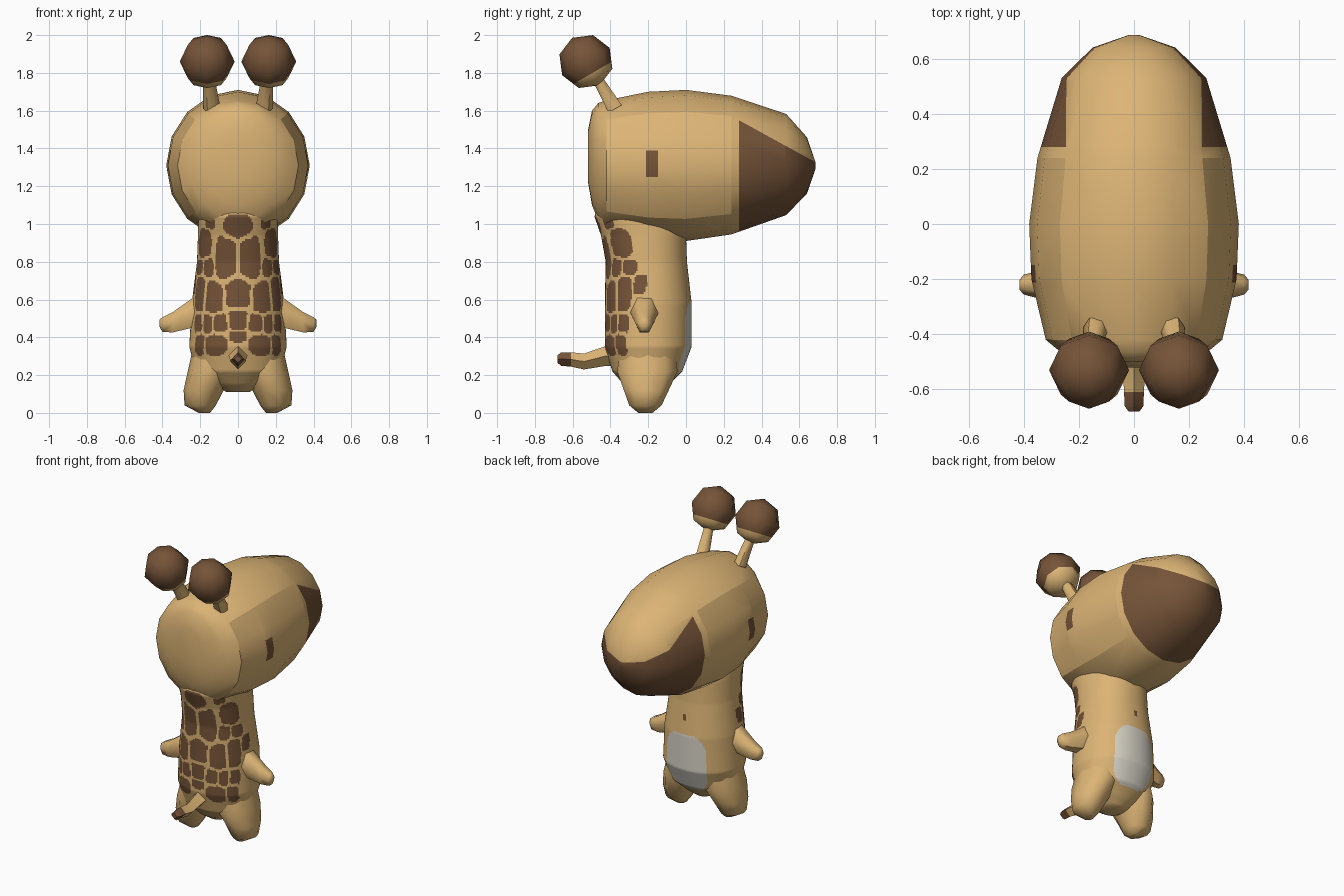
import bpy, bmesh, math
from mathutils import Vector, Matrix

if "Cube" in bpy.data.objects:
    bpy.data.objects.remove(bpy.data.objects["Cube"], do_unlink=True)

X, Y, Z = Vector((1, 0, 0)), Vector((0, 1, 0)), Vector((0, 0, 1))


def material(name, rgb):
    m = bpy.data.materials.new(name)
    m.use_nodes = True
    m.diffuse_color = (*rgb, 1)
    m.node_tree.nodes["Principled BSDF"].inputs["Base Color"].default_value = (*rgb, 1)
    return m


PALETTE = [material("tan", (0.72, 0.46, 0.18)),
           material("brown", (0.18, 0.088, 0.04)),
           material("cream_white", (0.68, 0.65, 0.57))]
TAN, BROWN, WHITE = range(3)


def loft(rings, u, v, sides, power=2.0):
    """Skin rings of (centre, u radius, v radius) and cap both ends."""
    bm = bmesh.new()
    loops = []
    for centre, ru, rv in rings:
        loop = []
        for i in range(sides):
            a = math.tau * i / sides
            c, s = math.cos(a), math.sin(a)
            cu = math.copysign(abs(c) ** (2 / power), c)
            sv = math.copysign(abs(s) ** (2 / power), s)
            loop.append(bm.verts.new(Vector(centre) + u * ru * cu + v * rv * sv))
        loops.append(loop)
    for a, b in zip(loops, loops[1:]):
        for i in range(sides):
            j = (i + 1) % sides
            bm.faces.new((a[i], a[j], b[j], b[i]))
    bm.faces.new(loops[0])
    bm.faces.new(loops[-1])
    bmesh.ops.recalc_face_normals(bm, faces=bm.faces)
    return bm


def cut(bm, point, normal, where=lambda c: True):
    """Slice only the faces whose centre passes the test."""
    faces = [f for f in bm.faces if where(f.calc_center_median())]
    edges = {e for f in faces for e in f.edges}
    verts = {w for f in faces for w in f.verts}
    bmesh.ops.bisect_plane(bm, geom=faces + list(edges) + list(verts),
                           plane_co=point, plane_no=normal)


def finish(name, bm, rule=lambda c: TAN):
    for f in bm.faces:
        f.smooth = True
        f.material_index = rule(f.calc_center_median())
    for e in bm.edges:
        if e.is_manifold and e.calc_face_angle(0) > math.radians(60):
            e.smooth = False
    mesh = bpy.data.meshes.new(name)
    bm.to_mesh(mesh)
    bm.free()
    for m in PALETTE:
        mesh.materials.append(m)
    ob = bpy.data.objects.new(name, mesh)
    bpy.context.collection.objects.link(ob)
    return ob


# Head: long rounded snout pointing to +y; rows are y, half width, mid z, half height
head_rows = [(-0.52, 0.08, 1.36, 0.13), (-0.498, 0.19, 1.35, 0.25), (-0.465, 0.265, 1.33, 0.31),
             (-0.42, 0.32, 1.31, 0.345), (-0.2, 0.372, 1.31, 0.39), (0, 0.38, 1.31, 0.4),
             (0.24, 0.35, 1.312, 0.367), (0.53, 0.262, 1.315, 0.268), (0.64, 0.15, 1.31, 0.15),
             (0.685, 0.02, 1.31, 0.02)]
head = loft([((0, y, z), w, h) for y, w, z, h in head_rows], X, Z, 16)


def in_side_panel(f):
    c = f.calc_center_median()
    return -0.42 < c.y < 0.24 and abs(c.z - 1.31) < 0.27 and abs(c.x) > 0.25


# Crisp borders around the cheek panels
for e in head.edges:
    if e.is_manifold:
        f, g = e.link_faces
        if in_side_panel(f) != in_side_panel(g):
            e.smooth = False

# Muzzle patch and eyes are cut into the head
MUZZLE_Y, SLOPE = 0.28, Vector((0, 0.55, 1))
MUZZLE_TOP = Vector((0, MUZZLE_Y, 1.55))
EYE_Y, EYE_Z = (-0.212, -0.148), (1.25, 1.39)
cut(head, MUZZLE_TOP, Y)
cut(head, MUZZLE_TOP, SLOPE, lambda c: c.y > MUZZLE_Y)
for y in EYE_Y:
    cut(head, (0, y, 0), Y, lambda c: abs(c.x) > 0.3 and abs(c.z - 1.31) < 0.16 and c.y < 0)
for z in EYE_Z:
    cut(head, (0, 0, z), Z, lambda c: abs(c.x) > 0.3 and EYE_Y[0] < c.y < EYE_Y[1])


def head_colour(c):
    if c.y > MUZZLE_Y and (c - MUZZLE_TOP).dot(SLOPE) < 0:
        return BROWN
    eye = EYE_Y[0] < c.y < EYE_Y[1] and EYE_Z[0] < c.z < EYE_Z[1] and abs(c.x) > 0.3
    return BROWN if eye else TAN


finish("head", head, head_colour)

# Body and neck: rows are z, half width, back y, front y
body_rows = [(0.11, 0.06, -0.27, -0.14), (0.15, 0.13, -0.33, -0.09), (0.22, 0.225, -0.39, -0.02),
             (0.35, 0.258, -0.43, 0.03), (0.58, 0.245, -0.43, 0.03), (0.8, 0.217, -0.425, 0.005),
             (0.94, 0.212, -0.45, 0), (1.04, 0.21, -0.485, -0.02), (1.12, 0.18, -0.46, -0.05)]


def body_row(z):
    for a, b in zip(body_rows, body_rows[1:]):
        if z <= b[0]:
            t = (z - a[0]) / (b[0] - a[0])
            return [p + (q - p) * t for p, q in zip(a, b)]
    return body_rows[-1]


rings = []
for i in range(102):
    z, w, back, front = body_row(0.11 + 0.01 * i)
    rings.append(((0, (back + front) / 2, z), w, (front - back) / 2))
body = loft(rings, X, Y, 160, 2.15)

# Coat patches: distance round from the spine, height, and two half sizes
spots = [(0, 0.985, 0.085, 0.065), (0.21, 1, 0.05, 0.028), (0.275, 0.9, 0.085, 0.075),
         (0.078, 0.825, 0.068, 0.115), (0.215, 0.77, 0.05, 0.048), (0.33, 0.77, 0.055, 0.042),
         (0.41, 0.68, 0.04, 0.052), (0.3, 0.63, 0.065, 0.09), (0, 0.63, 0.075, 0.08),
         (0.165, 0.61, 0.075, 0.085), (0, 0.495, 0.055, 0.055), (0.11, 0.475, 0.05, 0.052),
         (0.21, 0.47, 0.05, 0.055), (0.305, 0.47, 0.05, 0.055), (0, 0.405, 0.05, 0.03),
         (0.15, 0.36, 0.085, 0.055), (0.285, 0.365, 0.055, 0.06)]


def body_colour(c):
    if c.y > -0.08 and abs(c.x / 0.15) ** 3 + abs((c.z - 0.395) / 0.2) ** 3 < 1:
        return WHITE
    # Brown inside the nearest patch, with a thin tan gap towards the next one
    around = abs(c.x) + c.y - body_row(c.z)[2]
    near, following = sorted((abs((around - s) / rs) ** 3 + abs((c.z - z) / rz) ** 3) ** (1 / 3)
                             for s, z, rs, rz in spots)[:2]
    return BROWN if near < 1.04 and following - near > 0.28 else TAN


finish("body", body, body_colour)

# Tail with a dark tip
tail = loft([((0, -0.36, 0.31), 0.06, 0.06), ((0, -0.43, 0.3), 0.048, 0.052),
             ((0, -0.54, 0.272), 0.04, 0.042), ((0, -0.61, 0.283), 0.036, 0.038),
             ((0, -0.66, 0.285), 0.034, 0.036), ((0, -0.68, 0.285), 0.02, 0.02)], X, Z, 4)
finish("tail", tail, lambda c: BROWN if c.y < -0.61 else TAN)

# Paired limbs and horns
HORN_AXIS = Vector((0, -0.5, 0.87)).normalized()
HORN_SIDE = HORN_AXIS.cross(X)
for side, s in (("left", 1), ("right", -1)):
    leg = loft([((s * x, y, z), w, d) for z, x, y, w, d in (
        (0.36, 0.12, -0.2, 0.115, 0.15), (0.22, 0.148, -0.205, 0.118, 0.168),
        (0.12, 0.182, -0.21, 0.106, 0.125), (0.04, 0.2, -0.215, 0.083, 0.09),
        (0, 0.178, -0.215, 0.03, 0.04))], X, Y, 10)
    finish(side + "_leg", leg)

    arm = loft([((s * x, -0.22, z), d, h) for x, z, d, h in (
        (0.16, 0.56, 0.085, 0.11), (0.25, 0.525, 0.072, 0.088), (0.345, 0.48, 0.05, 0.062),
        (0.4, 0.467, 0.036, 0.045), (0.415, 0.475, 0.018, 0.022))], Y, Z, 6)
    finish(side + "_arm", arm)

    stalk = loft([((s * 0.138, -0.375, 1.61), 0.046, 0.046),
                  ((s * 0.155, -0.47, 1.77), 0.032, 0.032),
                  ((s * 0.16, -0.5, 1.82), 0.04, 0.04)], X, HORN_SIDE, 6)
    finish(side + "_horn_stalk", stalk)

    ball = bmesh.new()
    turn = Z.rotation_difference(HORN_AXIS).to_matrix().to_4x4()
    bmesh.ops.create_uvsphere(ball, u_segments=8, v_segments=4, radius=0.145,
                              matrix=Matrix.Translation((s * 0.163, -0.53, 1.86)) @ turn)
    split = Vector((s * 0.163, -0.5, 1.797))
    cut(ball, split, HORN_AXIS)
    finish(side + "_horn_ball", ball,
           lambda c: BROWN if (c - split).dot(HORN_AXIS) > 0 else TAN)
